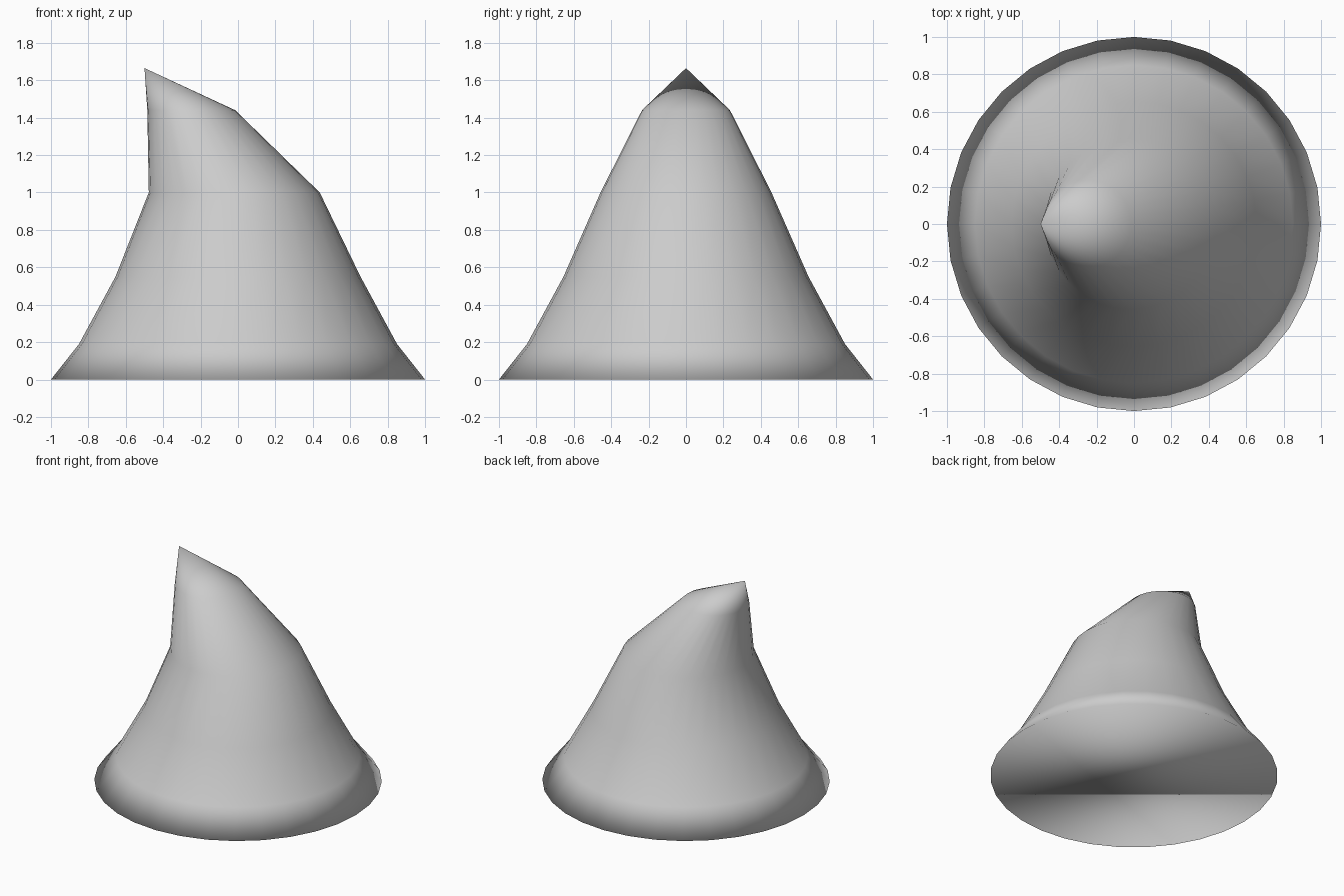
import bpy, bmesh
from math import cos, sin, tau

if "Cube" in bpy.data.objects:
    bpy.data.objects.remove(bpy.data.objects["Cube"])

SIDES = 32
# Rings of the hood: centre x, height, radius
RINGS = [(0, 0, 1), (0, 0.19, 0.85), (0, 0.55, 0.655),
         (-0.02, 1.0, 0.457), (-0.25, 1.44, 0.235)]
TIP = (-0.5, 0, 1.665)

bm = bmesh.new()


def ring(cx, z, r):
    return [bm.verts.new((cx + r * cos(tau * i / SIDES), r * sin(tau * i / SIDES), z))
            for i in range(SIDES)]


# Flared body, drawn out to a bent point
loops = [ring(*r) for r in RINGS]
for low, high in zip(loops, loops[1:]):
    for i in range(SIDES):
        j = (i + 1) % SIDES
        bm.faces.new((low[i], low[j], high[j], high[i]))
tip = bm.verts.new(TIP)
for i in range(SIDES):
    bm.faces.new((loops[-1][i], loops[-1][(i + 1) % SIDES], tip))

# Closed flat underside
bm.faces.new(loops[0][::-1])

# Smooth all over, including the bottom rim
for f in bm.faces:
    f.smooth = True
mesh = bpy.data.meshes.new("bent_cone")
bm.to_mesh(mesh)
bm.free()
bpy.context.collection.objects.link(bpy.data.objects.new("bent_cone", mesh))
